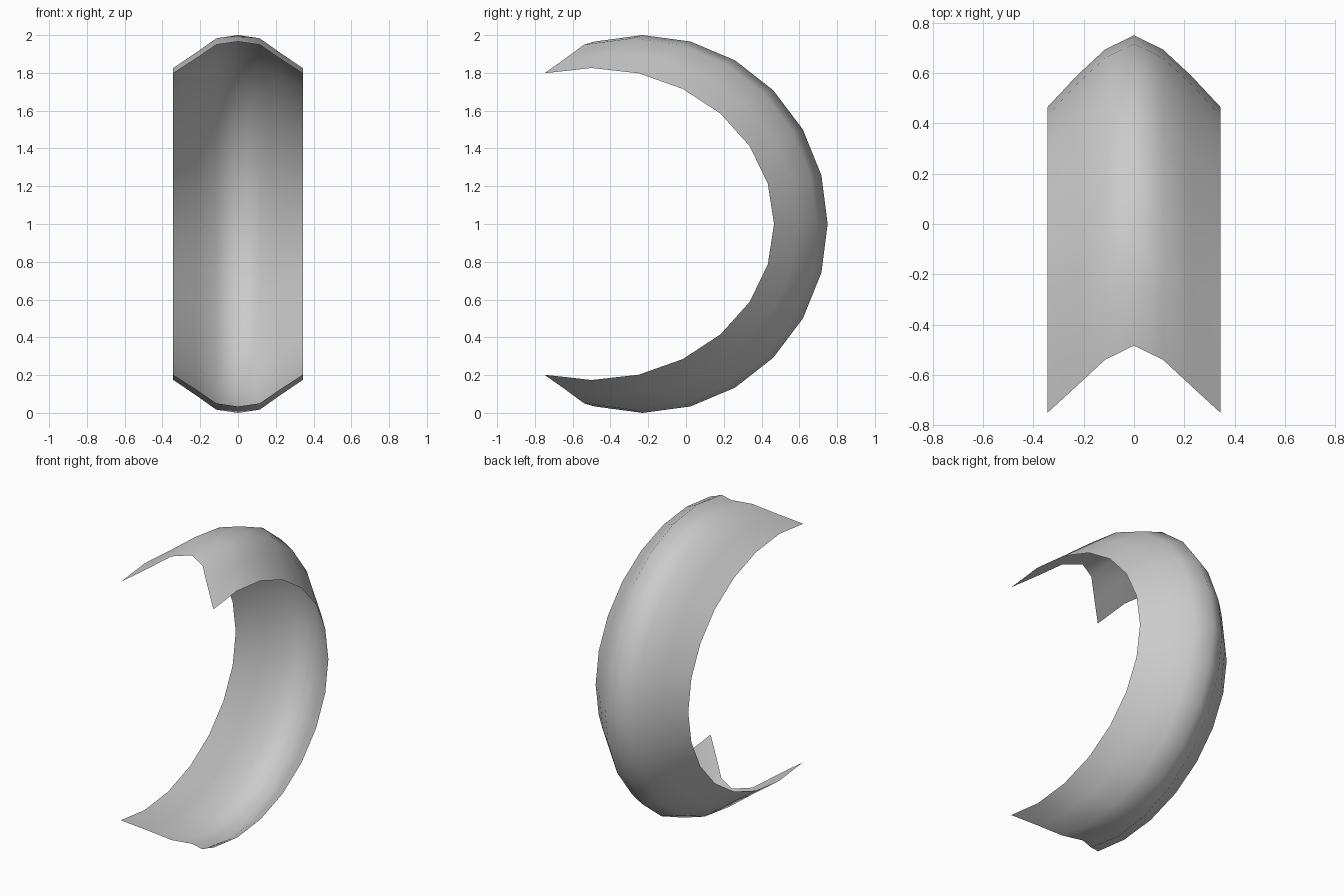
import bpy, bmesh
from math import radians, cos, sin

default = bpy.data.objects.get("Cube")
if default:
    bpy.data.objects.remove(default, do_unlink=True)

# Light grey material
grey = bpy.data.materials.new("light grey")
grey.use_nodes = True
colour = (0.6, 0.6, 0.6, 1)
grey.diffuse_color = colour
grey.node_tree.nodes["Principled BSDF"].inputs["Base Color"].default_value = colour

# Half cross-section: x, centre y, depth radius, height radius
half = [(0, -0.23, 0.98, 1.0),
        (0.115, -0.286, 0.98, 0.983),
        (0.225, -0.388, 0.98, 0.905),
        (0.343, -0.5, 0.966, 0.826)]
section = [(-x, c, a, b) for x, c, a, b in half[:0:-1]] + half

# Sweep the cross-section round the open arc, faces pointing outward
bm = bmesh.new()
rings = []
for deg in range(-105, 106, 15):
    t = radians(deg)
    rings.append([bm.verts.new((x, c + a * cos(t), 1 + b * sin(t)))
                  for x, c, a, b in section])
for lower, upper in zip(rings, rings[1:]):
    for i in range(len(section) - 1):
        face = bm.faces.new((lower[i], upper[i], upper[i + 1], lower[i + 1]))
        face.smooth = True

# Curved shell
mesh = bpy.data.meshes.new("curved_shell")
bm.to_mesh(mesh)
bm.free()
mesh.materials.append(grey)
shell = bpy.data.objects.new("curved_shell", mesh)
bpy.context.collection.objects.link(shell)
